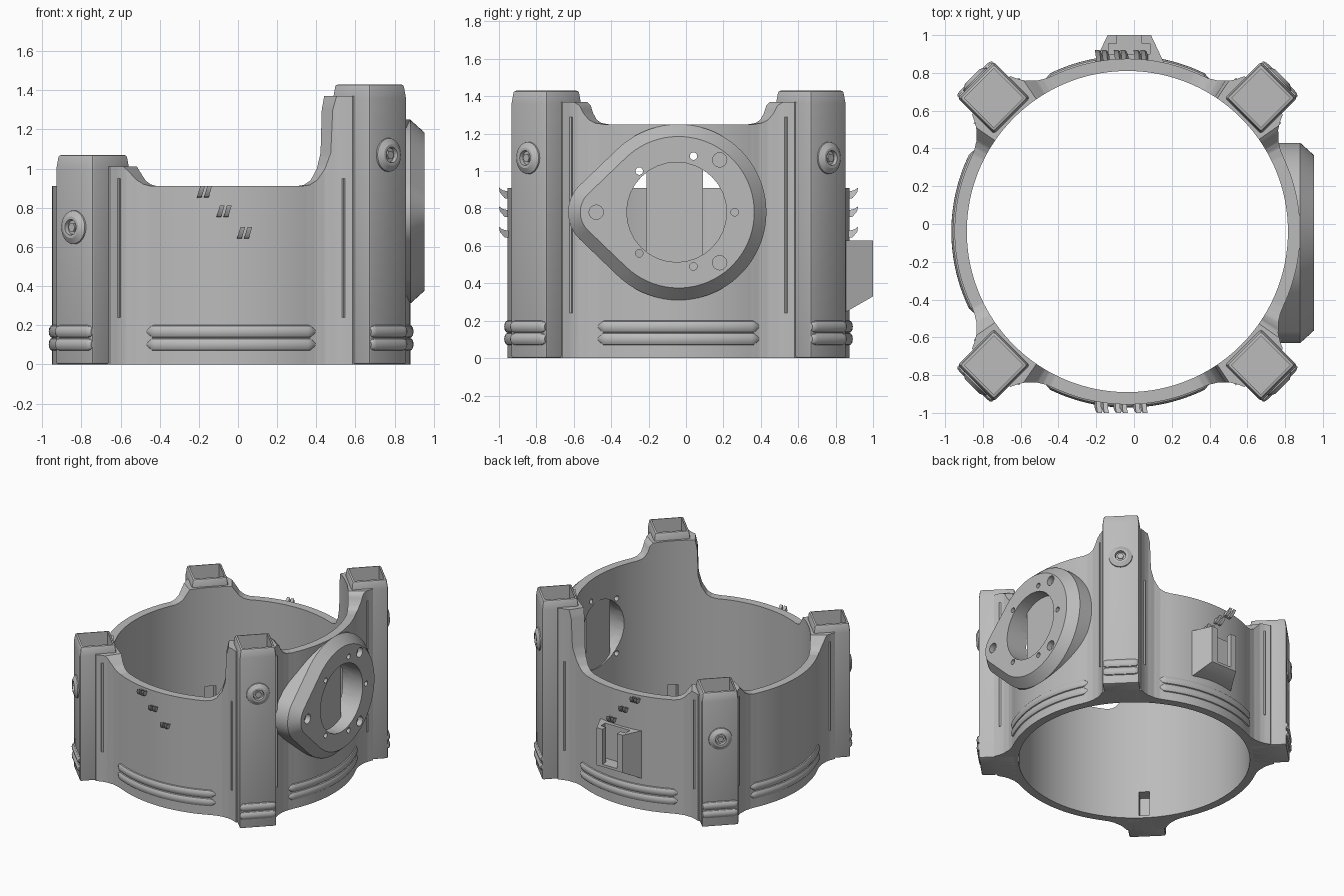
import bpy, bmesh
from math import sin, cos, radians, acos, degrees, pi
from mathutils import Matrix, Vector

old = bpy.data.objects.get("Cube")
if old:
    bpy.data.objects.remove(old, do_unlink=True)

grey = bpy.data.materials.new("plain grey")
grey.use_nodes = True
grey.diffuse_color = (0.5, 0.5, 0.5, 1)
grey.node_tree.nodes["Principled BSDF"].inputs["Base Color"].default_value = (0.5, 0.5, 0.5, 1)

CENTRE = Matrix.Translation((-0.035, -0.04, 0))
INNER, OUTER = 0.85, 0.915


def spoke(angle):
    """Local x points outward from the ring, local y runs along it."""
    return CENTRE @ Matrix.Rotation(radians(angle), 4, "Z")


def loft(name, loops, matrix=Matrix(), cyclic=False):
    """Skin matching loops; cap the ends unless the loops form a ring."""
    bm = bmesh.new()
    rows = [[bm.verts.new(matrix @ Vector(p)) for p in loop] for loop in loops]
    pairs = list(zip(rows, rows[1:]))
    if cyclic:
        pairs.append((rows[-1], rows[0]))
    else:
        bm.faces.new(rows[0])
        bm.faces.new(rows[-1])
    for a, b in pairs:
        for i in range(len(a)):
            j = (i + 1) % len(a)
            bm.faces.new((a[i], a[j], b[j], b[i]))
    bmesh.ops.recalc_face_normals(bm, faces=bm.faces)
    mesh = bpy.data.meshes.new(name)
    bm.to_mesh(mesh)
    bm.free()
    mesh.materials.append(grey)
    ob = bpy.data.objects.new(name, mesh)
    bpy.context.collection.objects.link(ob)
    return ob


def square(h, z):
    return [(-h, -h, z), (h, -h, z), (h, h, z), (-h, h, z)]


def box(name, lo, hi, matrix=Matrix()):
    return loft(name, [[(x, lo[1], lo[2]), (x, hi[1], lo[2]), (x, hi[1], hi[2]), (x, lo[1], hi[2])]
                       for x in (lo[0], hi[0])], matrix)


def disc(x, r, n=32):
    """Circle facing along x."""
    return [(x, r * cos(2 * pi * i / n), r * sin(2 * pi * i / n)) for i in range(n)]


def rod(y, z, r, x0, x1):
    return loft("cutter", [disc(x0, r), disc(x1, r)], Matrix.Translation((0, y, z)))


def evaluate(ob):
    """Bake the modifiers of an object into its mesh."""
    dg = bpy.context.evaluated_depsgraph_get()
    mesh = bpy.data.meshes.new_from_object(ob.evaluated_get(dg))
    ob.modifiers.clear()
    ob.data = mesh


def carve(ob, cutters):
    for c in cutters:
        m = ob.modifiers.new("cut", "BOOLEAN")
        m.operation, m.solver, m.object = "DIFFERENCE", "EXACT", c
    evaluate(ob)


def interp(keys, d):
    for (a, u), (b, v) in zip(keys, keys[1:]):
        if d <= b:
            return u + (v - u) * (d - a) / (b - a)
    return keys[-1][1]


# Wall: top height and outer radius depend on the angle away from the nearest post
HIGH = [(0, 1.37), (10, 1.37), (11.5, 1.35), (12.5, 1.31), (14, 1.275), (16, 1.257), (19, 1.25), (45, 1.25)]
LOW = [(0, 1.01), (10.5, 1.01), (12, 0.98), (14, 0.94), (16, 0.92), (18.5, 0.91), (45, 0.91)]
STEP = [(0, 1.37), (11, 1.37), (12, 1.3), (12.5, 1.08), (14, 1.0), (16.5, 0.94), (19, 0.917), (22, 0.91), (45, 0.91)]
FLARE = [(0, 1.03), (8, 1.03), (9.5, 0.99), (11, 0.963), (14, 0.932), (17, 0.918), (20, OUTER), (45, OUTER)]

loops = []
for i in range(720):
    a = i / 2
    d = abs((a % 90) - 45)
    if a <= 45 or a >= 315:
        top = interp(HIGH, d)
    elif a < 135 and a < 90 or a > 270:
        top = interp(STEP, d)
    else:
        top = interp(LOW, d)
    r = interp(FLARE, d)
    c, s = cos(radians(a)), sin(radians(a))
    loops.append([(q * c, q * s, z) for q, z in ((INNER, 0), (r, 0), (r, top), (INNER, top))])
wall = loft("ring_wall", loops, CENTRE, cyclic=True)

# Corner posts with open tops, foot slots, bolts, foot pads and seams
wall_cutters = []
posts = {45: ("back_left", 1.43, 1.07), 135: ("back_right", 1.07, 0.7),
         225: ("front_right", 1.07, 0.7), 315: ("front_left", 1.43, 1.07)}
for angle, (label, top, bolt_z) in posts.items():
    m = spoke(angle)
    base = m @ Matrix.Translation((1.0, 0, 0))
    post = loft(label + "_post", [square(0.135, 0), square(0.135, top - 0.07), square(0.126, top)], base)
    bev = post.modifiers.new("round", "BEVEL")
    bev.width, bev.segments, bev.limit_method = 0.012, 2, "ANGLE"
    bev.angle_limit = radians(40)
    evaluate(post)
    pocket = loft("cutter", [square(0.11, top - 0.3), square(0.11, top + 0.1)], base)
    slot = box("cutter", (0.8, -0.04, 0.02), (0.95, 0.04, 0.22), m)
    carve(post, [pocket, slot])
    wall_cutters += [pocket, slot]
    face = m @ Matrix.Translation((1.135, 0, bolt_z))
    loft(label + "_bolt_collar", [disc(x, r) for x, r in
         ((-0.01, 0.088), (0.008, 0.085), (0.026, 0.055), (0.026, 0.04), (0.006, 0.036))], face)
    loft(label + "_bolt_head", [disc(0, 0.024, 6), disc(0.018, 0.024, 6)], face)
    for z in (0.102, 0.168):
        path = [(-0.13, 0.5), (-0.12, 0.85), (-0.1, 1), (0.1, 1), (0.12, 0.85), (0.13, 0.5)]
        loft(label + "_foot_pad", [[(1.132 + 0.022 * k * cos(t * pi / 6), y, z + 0.033 * k * sin(t * pi / 6))
                                    for t in range(12)] for y, k in path], m)
    for side in (-1, 1):
        high = 1.29 if label.endswith("left") and (side > 0) == (angle == 315) else 0.95
        box(label + "_seam", (0.97, -0.006, 0.24), (0.996, 0.006, high), spoke(angle + 9.5 * side))

# Round side flange with a tapered snout
CY, CZ, SNOUT = -0.04, 0.78, -0.43
tangent = degrees(acos((0.47 - 0.2) / (CY - SNOUT)))


def outline(x, inset):
    pts = []
    for mid, span, cy, r, n in ((0, 180 - tangent, CY, 0.47, 56), (180, tangent, SNOUT, 0.2, 20)):
        for i in range(n + 1):
            a = radians(mid - span + 2 * span * i / n)
            pts.append((x, cy + (r - inset) * cos(a), CZ + (r - inset) * sin(a)))
    return pts


flange = loft("side_flange", [outline(0.66, 0), outline(0.88, 0), outline(0.952, 0.065)])
opening = rod(-0.05, CZ, 0.267, 0.6, 1.1)
screws = [rod(y, z, 0.02, 0.6, 1.1) for y, z in
          ((-0.25, 1.0), (0.04, 1.08), (0.26, 0.78), (0.04, 0.49), (-0.25, 0.56))]
sinks = [rod(y, z, 0.038, 0.91, 1.1) for y, z in ((-0.48, 0.78), (0.18, 1.06), (0.18, 0.51))]
core = loft("cutter", [[(0.86 * cos(radians(a)), 0.86 * sin(radians(a)), z) for a in range(0, 360, 2)]
                       for z in (-0.1, 1.6)], CENTRE)
carve(flange, [core, opening] + screws + sinks)
carve(wall, wall_cutters + [opening] + screws)
box("opening_plate", (0.82, -0.21, 0.51), (0.85, 0.09, 1.05))

# Pairs of rounded ribs around the foot of each wall
for label, angle in (("left", 0), ("back", 90), ("right", 180), ("front", 270)):
    for z in (0.102, 0.168):
        loops = []
        for i in range(-28, 29):
            k = min(1, 0.3 + (28 - abs(i)) * 0.35)
            a = radians(i)
            ring = [(0.913 + 0.019 * k * cos(t * pi / 6), z + 0.033 * k * sin(t * pi / 6)) for t in range(12)]
            loops.append([(r * cos(a), r * sin(a), h) for r, h in ring])
        loft(label + "_rib", loops, spoke(angle))

# Small upswept hooks in a slanting row, front and back
for label, angle, sign in (("front", 270, 1), ("back", 90, -1)):
    for x, z in ((-0.17, 0.88), (-0.07, 0.78), (0.035, 0.67)):
        for shift in (-0.02, 0.016):
            y = sign * (x + 0.035) + shift
            prof = [(0.89, -0.03), (0.93, -0.025), (0.955, 0.005), (0.96, 0.032), (0.94, 0.018), (0.89, 0.005)]
            loft(label + "_hook", [[(r, y + w + h * 0.3, z + h) for r, h in prof]
                                   for w in (-0.012, 0.012)], spoke(angle))

# Socket on the back with a T-shaped slot open at the top
def socket_ring(z, depth):
    k = (depth - 0.84) / 0.16
    return [(-0.215, 0.84, z), (0.165, 0.84, z), (0.165 - 0.075 * k, depth, z), (-0.215 + 0.075 * k, depth, z)]


socket = loft("back_socket", [socket_ring(0.25, 0.86), socket_ring(0.33, 1.0), socket_ring(0.63, 1.0)])
wide = box("cutter", (-0.135, 0.9, 0.35), (0.085, 0.955, 0.7))
narrow = box("cutter", (-0.09, 0.93, 0.35), (0.04, 1.1, 0.7))
carve(socket, [wide, narrow])

# Remove the cutters and shade
for ob in list(bpy.context.collection.objects):
    if ob.name.startswith("cutter"):
        bpy.data.objects.remove(ob, do_unlink=True)
bpy.ops.object.select_all(action="DESELECT")
for ob in bpy.context.collection.objects:
    if ob.type == "MESH":
        ob.select_set(True)
        bpy.context.view_layer.objects.active = ob
bpy.ops.object.shade_smooth_by_angle(angle=radians(30))
